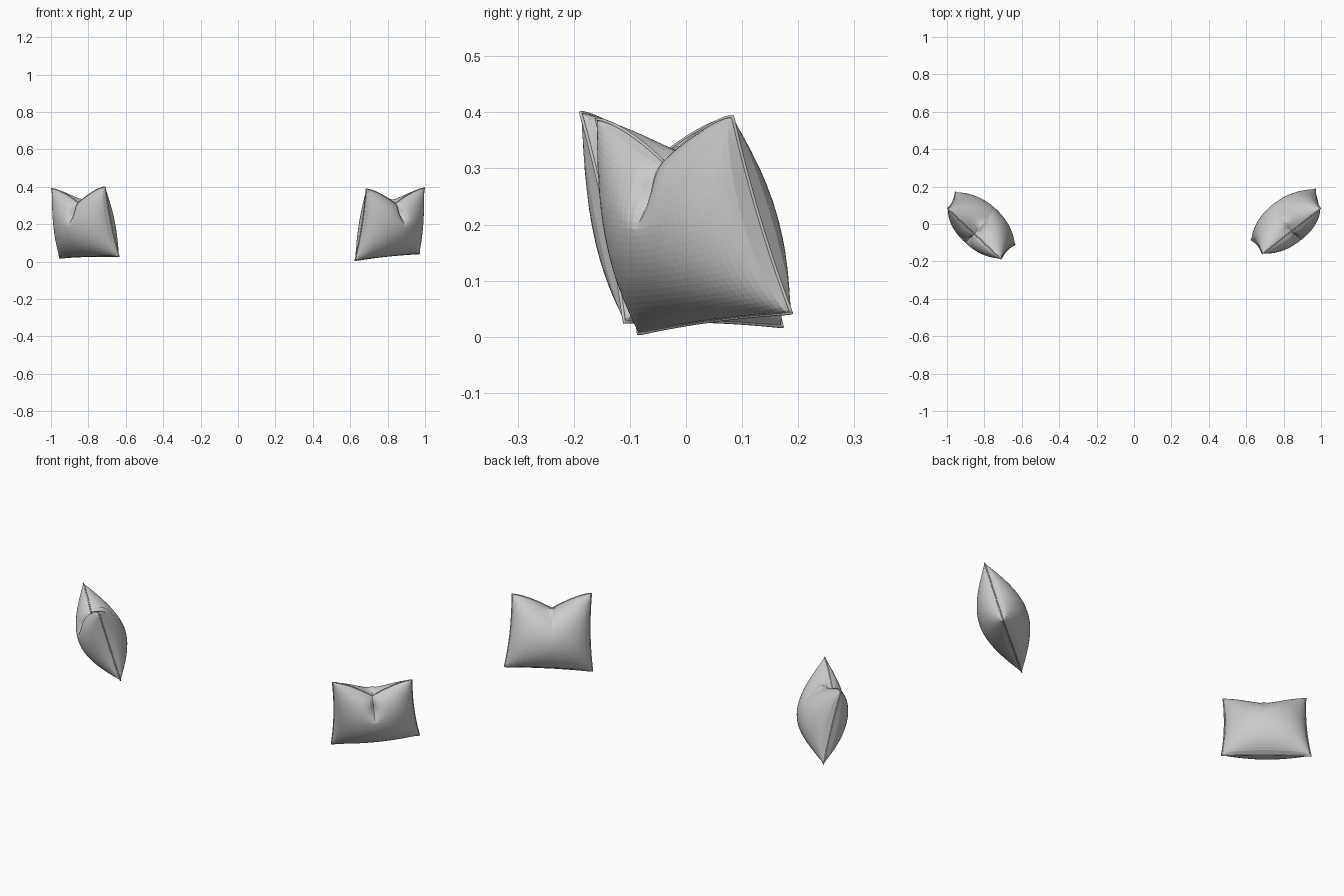
import bpy, bmesh, math
from mathutils import Vector

if "Cube" in bpy.data.objects:
    bpy.data.objects.remove(bpy.data.objects["Cube"])

N = 32            # grid cells per side of a cushion
HALF = 0.118      # bulge of each face from the seam


def smooth(a, b, t):
    t = max(0, min(1, (t - a) / (b - a)))
    return t * t * (3 - 2 * t)


def spread(i):
    s = 2 * i / N - 1
    return 0.55 * s + 0.45 * math.sin(s * math.pi / 2)


def seam_point(c, u, v):
    # flat sheet between the corners, with pinched edges and a dented top
    tl, tr, bl, br = c
    pu = u * (1 - 0.05 * (1 - v * v))
    pv = v * (1 - 0.03 * (1 - u * u)) if v < 0 else v
    a, b = (pu + 1) / 2, (pv + 1) / 2
    p = bl.lerp(br, a).lerp(tl.lerp(tr, a), b)
    p.z -= 0.08 * (1 - abs(u)) ** 1.5 * ((v + 1) / 2) ** 3
    return p


def cushion_point(c, n, u, v, side):
    p = seam_point(c, u, v)
    h = HALF * max(0, 1 - u * u) ** 0.5 * max(0, 1 - v * v) ** 0.6
    h *= 1 - 0.08 * v
    chop = math.exp(-abs(u) / 0.10)
    if side > 0:      # long crease in the front face
        h *= 1 - 0.5 * chop * smooth(0.12, 0.65, v)
    else:             # short pucker behind the top seam
        p.z += 0.022 * chop * smooth(0.5, 0.85, v) * (1 - smooth(0.88, 1, v))
    return p + n * h * side


def cushion(name, corners):
    c = [Vector(k) for k in corners]
    tl, tr, bl, br = c
    n = (tr - tl + br - bl).cross(tl - bl + tr - br).normalized()
    bm = bmesh.new()
    for side in (1, -1):
        g = [[bm.verts.new(cushion_point(c, n, spread(i), spread(j), side))
              for i in range(N + 1)] for j in range(N + 1)]
        for j in range(N):
            for i in range(N):
                q = [g[j][i], g[j][i + 1], g[j + 1][i + 1], g[j + 1][i]]
                bm.faces.new(q if side > 0 else q[::-1])
    bmesh.ops.remove_doubles(bm, verts=bm.verts, dist=1e-5)
    me = bpy.data.meshes.new(name)
    bm.to_mesh(me)
    bm.free()
    bpy.context.collection.objects.link(bpy.data.objects.new(name, me))

    # thin piping following the seam
    t = [spread(i) for i in range(N)]
    loop = ([(u, -1) for u in t] + [(1, v) for v in t]
            + [(-u, 1) for u in t] + [(-1, -v) for v in t])
    cu = bpy.data.curves.new(name + "_piping", 'CURVE')
    cu.dimensions = '3D'
    cu.bevel_depth = 0.003
    cu.bevel_resolution = 1
    sp = cu.splines.new('POLY')
    sp.points.add(len(loop) - 1)
    for pt, (u, v) in zip(sp.points, loop):
        pt.co = (*seam_point(c, u, v), 1)
    sp.use_cyclic_u = True
    bpy.context.collection.objects.link(bpy.data.objects.new(name + "_piping", cu))


# corners: top left, top right, bottom left, bottom right
cushion("right_cushion", [(0.685, -0.16, 0.388), (0.997, 0.083, 0.393),
                          (0.625, -0.085, 0.005), (0.97, 0.188, 0.042)])
cushion("left_cushion", [(-0.997, 0.083, 0.39), (-0.71, -0.188, 0.40),
                         (-0.955, 0.172, 0.018), (-0.635, -0.11, 0.026)])
